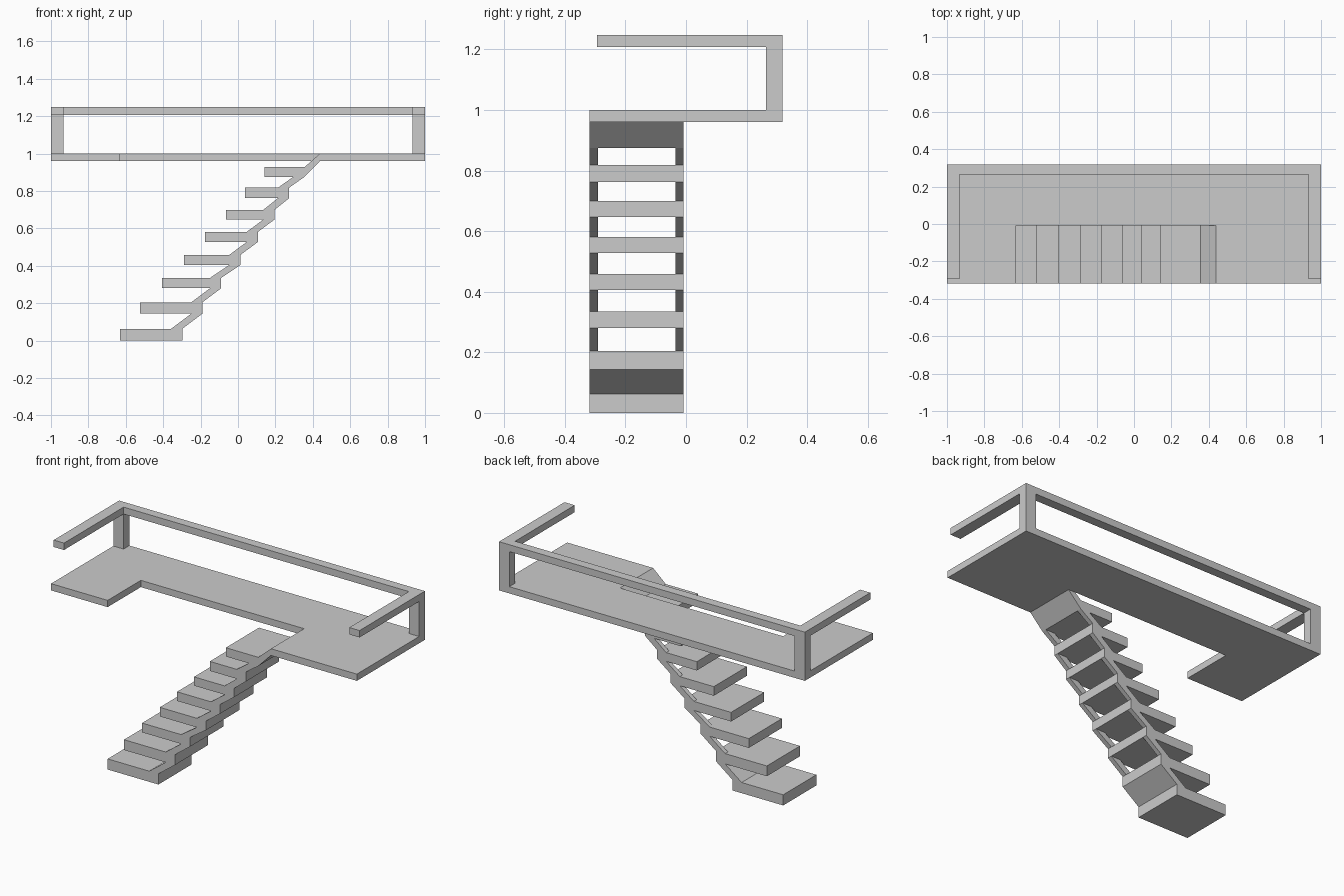
import bpy, bmesh
from mathutils import Vector

if "Cube" in bpy.data.objects:
    bpy.data.objects.remove(bpy.data.objects["Cube"])


def prism(name, pts, a, b, axis):
    """Extrude a 2D outline: axis 'z' uses (x, y) points, axis 'y' uses (x, z) points."""
    place = (lambda p: (p[0], p[1], a)) if axis == 'z' else (lambda p: (p[0], a, p[1]))
    bm = bmesh.new()
    face = bm.faces.new([bm.verts.new(place(p)) for p in pts])
    ext = bmesh.ops.extrude_face_region(bm, geom=[face])
    move = Vector((0, 0, b - a)) if axis == 'z' else Vector((0, b - a, 0))
    bmesh.ops.translate(bm, vec=move, verts=[v for v in ext['geom'] if isinstance(v, bmesh.types.BMVert)])
    bmesh.ops.recalc_face_normals(bm, faces=bm.faces)
    mesh = bpy.data.meshes.new(name)
    bm.to_mesh(mesh)
    bm.free()
    ob = bpy.data.objects.new(name, mesh)
    bpy.context.collection.objects.link(ob)
    return ob


D = 0.318                      # half depth
Y0, Y1 = -D, -0.008            # stair width
SW = 0.027                     # stringer thickness

# Upper floor with the stairwell notch
prism("floor", [(-1, -D), (-0.63, -D), (-0.63, Y1), (0.438, Y1),
                (0.438, -D), (1, -D), (1, D), (-1, D)], 0.96, 1.0, 'z')

# U-shaped handrail on two corner posts
IX, IY, FY = 0.933, 0.264, -0.293
prism("handrail", [(-1, FY), (-IX, FY), (-IX, IY), (IX, IY),
                   (IX, FY), (1, FY), (1, D), (-1, D)], 1.207, 1.248, 'z')
for side, name in ((-1, "left_post"), (1, "right_post")):
    prism(name, [(side * IX, IY), (side, IY), (side, D), (side * IX, D)], 1.0, 1.207, 'z')

# Treads: left x, right x, bottom z, top z
treads = [(-0.63, -0.298, 0.0, 0.063), (-0.523, -0.19, 0.144, 0.205),
          (-0.405, -0.09, 0.28, 0.335), (-0.289, 0.014, 0.405, 0.459),
          (-0.176, 0.106, 0.527, 0.581), (-0.065, 0.195, 0.647, 0.699),
          (0.038, 0.274, 0.762, 0.818), (0.143, 0.355, 0.875, 0.927)]
for i, (l, r, b, t) in enumerate(treads):
    prism(f"tread_{i + 1}", [(l, b), (r, b), (r, t), (l, t)], Y0, Y1, 'y')

# Sloped links between treads: a closed plate at the foot, thin stringers above
for i, (lo, hi) in enumerate(zip(treads, treads[1:])):
    w = 0.06
    link = [(lo[1] - w, lo[3]), (lo[1], lo[3]), (hi[1], hi[2]), (hi[1] - w, hi[2])]
    if i == 0:
        prism("foot_plate", link, Y0, Y1, 'y')
    else:
        prism(f"front_stringer_{i}", link, Y0, Y0 + SW, 'y')
        prism(f"back_stringer_{i}", link, Y1 - SW, Y1, 'y')

# Solid ramp joining the last tread to the floor
prism("top_plate", [(0.355, 0.875), (0.438, 0.96), (0.438, 1.0), (0.355, 0.927)], Y0, Y1, 'y')
